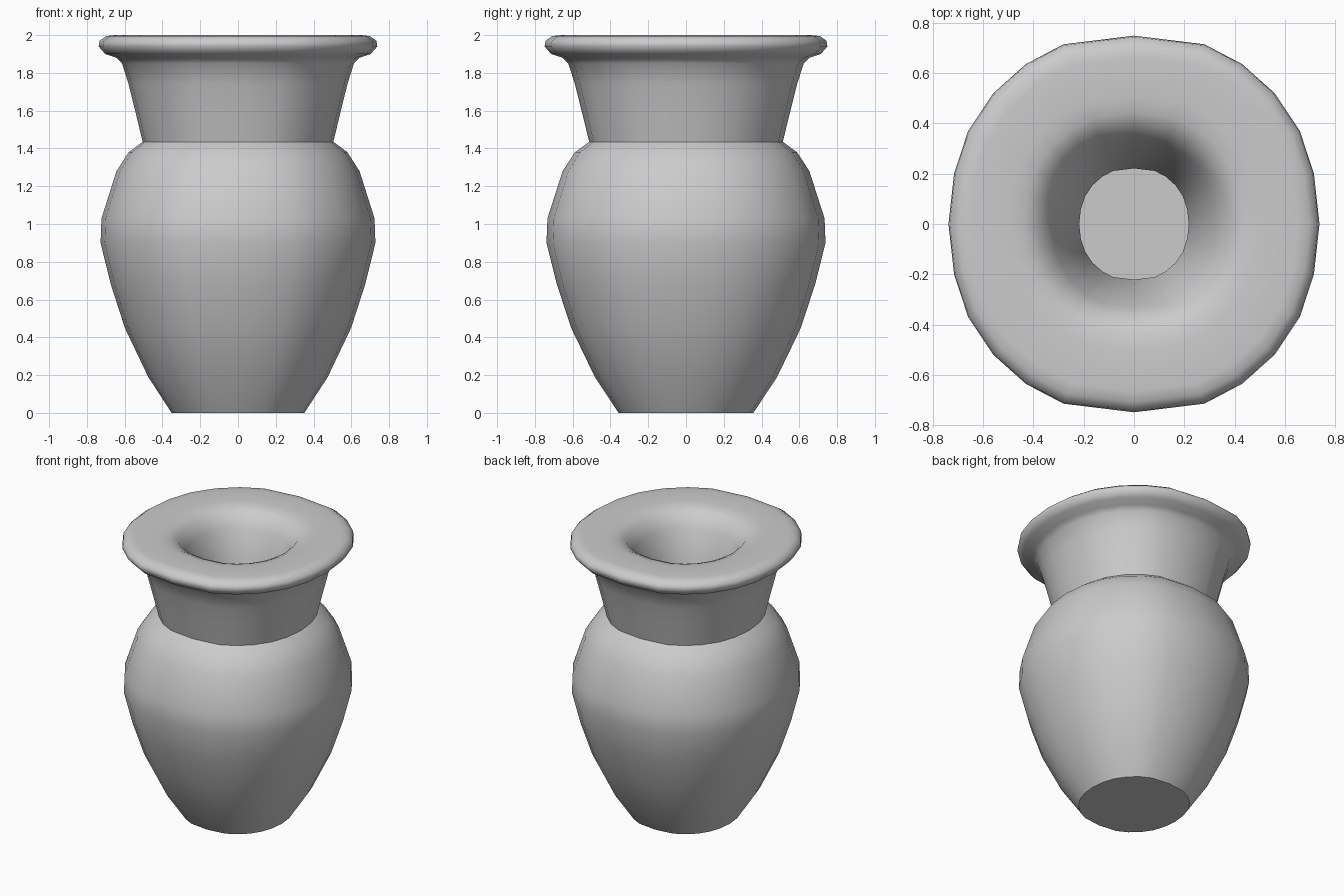
import bpy, bmesh
from math import radians, cos, sin

cube = bpy.data.objects.get("Cube")
if cube:
    bpy.data.objects.remove(cube, do_unlink=True)

clay = bpy.data.materials.new("grey clay")
clay.use_nodes = True
grey = (0.6, 0.6, 0.6, 1)
clay.diffuse_color = grey
clay.node_tree.nodes["Principled BSDF"].inputs["Base Color"].default_value = grey

# Hand-thrown ring: angle and radius factor over one quarter turn
quarter = [(0, 0.99), (15.6, 0.997), (29.3, 1.015), (43, 1.025),
           (56, 1.03), (68.6, 1.03), (90, 1.005)]
half = quarter + [(180 - a, f) for a, f in quarter[-2::-1]]
ring = half + [(360 - a, f) for a, f in half[-2:0:-1]]

# Profile of radius and height, from the foot up
body = [(0.355, 0), (0.48, 0.19), (0.605, 0.45), (0.68, 0.68), (0.735, 0.9),
        (0.73, 1.03), (0.65, 1.28), (0.585, 1.38), (0.51, 1.435)]
neck = [(0.55, 1.6), (0.585, 1.74), (0.62, 1.85)]
lip = [(0.65, 1.88), (0.71, 1.9), (0.745, 1.94), (0.74, 1.97), (0.705, 1.995),
       (0.66, 2), (0.5, 1.998), (0.44, 1.99), (0.385, 1.965)]
throat = [(0.33, 1.88), (0.27, 1.7), (0.235, 1.55), (0.22, 1.44)]
cavity = [(0.32, 1.34), (0.45, 1.0), (0.4, 0.65), (0.26, 0.2)]


def turned(name, profile):
    """Turn a profile into a closed vessel with flat ends."""
    bm = bmesh.new()
    rows = [[bm.verts.new((r * f * cos(radians(a)), r * f * sin(radians(a)), z))
             for a, f in ring] for r, z in profile]
    n = len(ring)
    for low, high in zip(rows, rows[1:]):
        for i in range(n):
            j = (i + 1) % n
            bm.faces.new((low[i], low[j], high[j], high[i]))
    # Underside of the foot and inner floor
    bm.faces.new(rows[0][::-1])
    bm.faces.new(rows[-1])
    bmesh.ops.recalc_face_normals(bm, faces=bm.faces)
    mesh = bpy.data.meshes.new(name)
    bm.to_mesh(mesh)
    bm.free()
    mesh.materials.append(clay)
    obj = bpy.data.objects.new(name, mesh)
    bpy.context.collection.objects.link(obj)
    return obj


vase = turned("vase", body + neck + lip + throat + cavity)
bpy.ops.object.select_all(action='DESELECT')
vase.select_set(True)
bpy.context.view_layer.objects.active = vase
bpy.ops.object.shade_smooth_by_angle(angle=radians(52))
